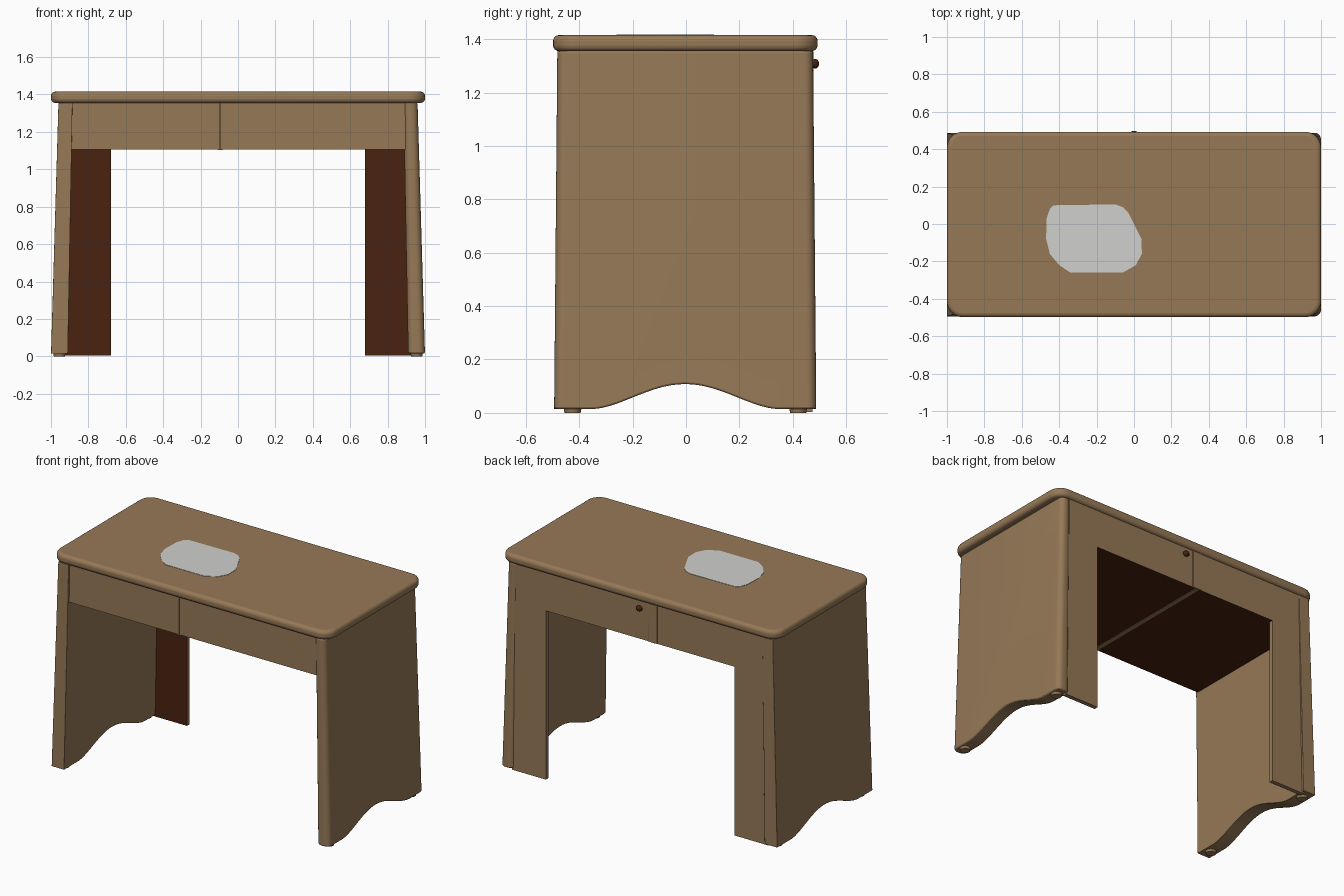
import bpy, bmesh, math
from mathutils import Vector

if "Cube" in bpy.data.objects:
    bpy.data.objects.remove(bpy.data.objects["Cube"], do_unlink=True)


def material(name, rgb):
    m = bpy.data.materials.new(name)
    m.use_nodes = True
    color = (*rgb, 1)
    m.diffuse_color = color
    bsdf = next(n for n in m.node_tree.nodes if n.type == "BSDF_PRINCIPLED")
    bsdf.inputs["Base Color"].default_value = color
    return m


WOOD = material("tan wood", (0.305, 0.191, 0.095))
DARK = material("dark brown wood", (0.065, 0.016, 0.005))
PALE = material("pale grey", (0.63, 0.63, 0.62))


def finish(bm, name, mats, bevel=0.0, segments=2, dark_dir=None):
    """Turn a bmesh into a shaded object; faces along dark_dir get slot 1."""
    bmesh.ops.recalc_face_normals(bm, faces=bm.faces)
    bm.normal_update()
    if dark_dir:
        for f in bm.faces:
            if f.normal.dot(Vector(dark_dir)) > 0.9:
                f.material_index = 1
    mesh = bpy.data.meshes.new(name)
    bm.to_mesh(mesh)
    bm.free()
    for m in mats:
        mesh.materials.append(m)
    ob = bpy.data.objects.new(name, mesh)
    bpy.context.collection.objects.link(ob)
    if bevel:
        mod = ob.modifiers.new("soft edges", "BEVEL")
        mod.width, mod.segments = bevel, segments
        mod.limit_method, mod.angle_limit = "ANGLE", math.radians(40)
    bpy.ops.object.select_all(action="DESELECT")
    ob.select_set(True)
    bpy.context.view_layer.objects.active = ob
    bpy.ops.object.shade_smooth_by_angle(angle=math.radians(35))
    return ob


def prism(points, offset):
    """Extrude a closed outline of 3D points along an offset."""
    bm = bmesh.new()
    face = bm.faces.new([bm.verts.new(p) for p in points])
    out = bmesh.ops.extrude_face_region(bm, geom=[face])
    moved = [g for g in out["geom"] if isinstance(g, bmesh.types.BMVert)]
    bmesh.ops.translate(bm, verts=moved, vec=offset)
    return bm


def box(name, x, y, z, mats, **kw):
    corners = [(x[0], y[0], z[0]), (x[1], y[0], z[0]), (x[1], y[1], z[0]), (x[0], y[1], z[0])]
    return finish(prism(corners, (0, 0, z[1] - z[0])), name, mats, **kw)


def rounded_rect(hx, y0, y1, r, z, steps=8):
    pts = []
    for k, (cx, cy) in enumerate([(hx - r, y1 - r), (r - hx, y1 - r), (r - hx, y0 + r), (hx - r, y0 + r)]):
        for i in range(steps + 1):
            a = math.pi / 2 * (k + i / steps)
            pts.append((cx + r * math.cos(a), cy + r * math.sin(a), z))
    return pts


# Table top with rounded corners and a soft rim
TOP, UNDER, RAIL = 1.415, 1.355, 1.105
finish(prism(rounded_rect(1.0, -0.498, 0.493, 0.085, UNDER), (0, 0, TOP - UNDER)),
       "table_top", [WOOD], bevel=0.022, segments=4)

# Pale patch lying on the top
patch = [(-.43, .10), (-.10, .105), (-.06, .09), (-.03, .06), (.04, -.08), (.042, -.16), (.01, -.22),
         (-.06, -.26), (-.34, -.26), (-.40, -.22), (-.45, -.16), (-.47, -.08), (-.467, .03), (-.45, .08)]
finish(prism([(x, y, TOP - 0.002) for x, y in patch], (0, 0, 0.004)), "top_patch", [PALE])


# Leaning side panels with an arched foot cut-out and rounded uprights
def side_panel(name, side):
    low = 0.015
    n, reach = 24, 0.34
    outline = [(-1, UNDER), (-1, low)]
    for i in range(n + 1):
        t = -1 + 2 * i / n
        outline.append((t * reach / 0.49, low + 0.093 * (0.5 + 0.5 * math.cos(math.pi * t)) ** 0.8))
    outline += [(1, low), (1, UNDER)]
    bm = prism([(0, y, z) for y, z in outline], (1, 0, 0))
    for v in bm.verts:
        t = v.co.z / UNDER
        outer, inner = 1.0 - 0.04 * t, 0.91 - 0.025 * t
        v.co.x = side * (outer if v.co.x > 0.5 else inner)
        v.co.y = -0.003 + v.co.y * (0.491 - 0.012 * t)
    uprights = [e for e in bm.edges if abs(e.verts[0].co.z - e.verts[1].co.z) > 1]
    bmesh.ops.bevel(bm, geom=uprights, offset=0.034, segments=6, profile=0.5, affect="EDGES")
    finish(bm, name, [WOOD], bevel=0.007)


for label, side in (("left", 1), ("right", -1)):
    side_panel(label + "_side_panel", side)
    # Back panels, dark on the inside
    xs = sorted((side * 0.68, side * 0.925))
    box(label + "_back_panel", xs, (0.445, 0.473), (0.004, RAIL + 0.01), [WOOD, DARK], dark_dir=(0, -1, 0))
    # Small feet
    for end, y in (("front", -0.425), ("back", 0.42)):
        bm = bmesh.new()
        bmesh.ops.create_cone(bm, cap_ends=True, segments=20, radius1=0.03, radius2=0.036, depth=0.03)
        bmesh.ops.translate(bm, verts=bm.verts, vec=(side * 0.955, y, 0.015))
        finish(bm, f"{label}_{end}_foot", [WOOD])

# Drawer case under the top, dark below, split by a seam
SEAM = -0.095
for label, xs in (("left", (SEAM + 0.002, 0.90)), ("right", (-0.90, SEAM - 0.002))):
    box(label + "_drawer_case", xs, (-0.47, 0.473), (RAIL, UNDER + 0.005), [WOOD, DARK],
        dark_dir=(0, 0, -1))
box("under_strip", (SEAM - 0.014, SEAM + 0.014), (-0.469, 0.472), (RAIL - 0.003, RAIL + 0.003), [WOOD])
box("back_seam_strip", (-0.125, -0.06), (0.47, 0.477), (RAIL, UNDER), [WOOD], bevel=0.002)

# Dark knob on the back
bm = bmesh.new()
bmesh.ops.create_uvsphere(bm, u_segments=20, v_segments=12, radius=0.018)
for v in bm.verts:
    v.co = Vector((v.co.x * 1.2, v.co.y * 0.8 + 0.484, v.co.z + 1.308))
finish(bm, "back_knob", [DARK])
